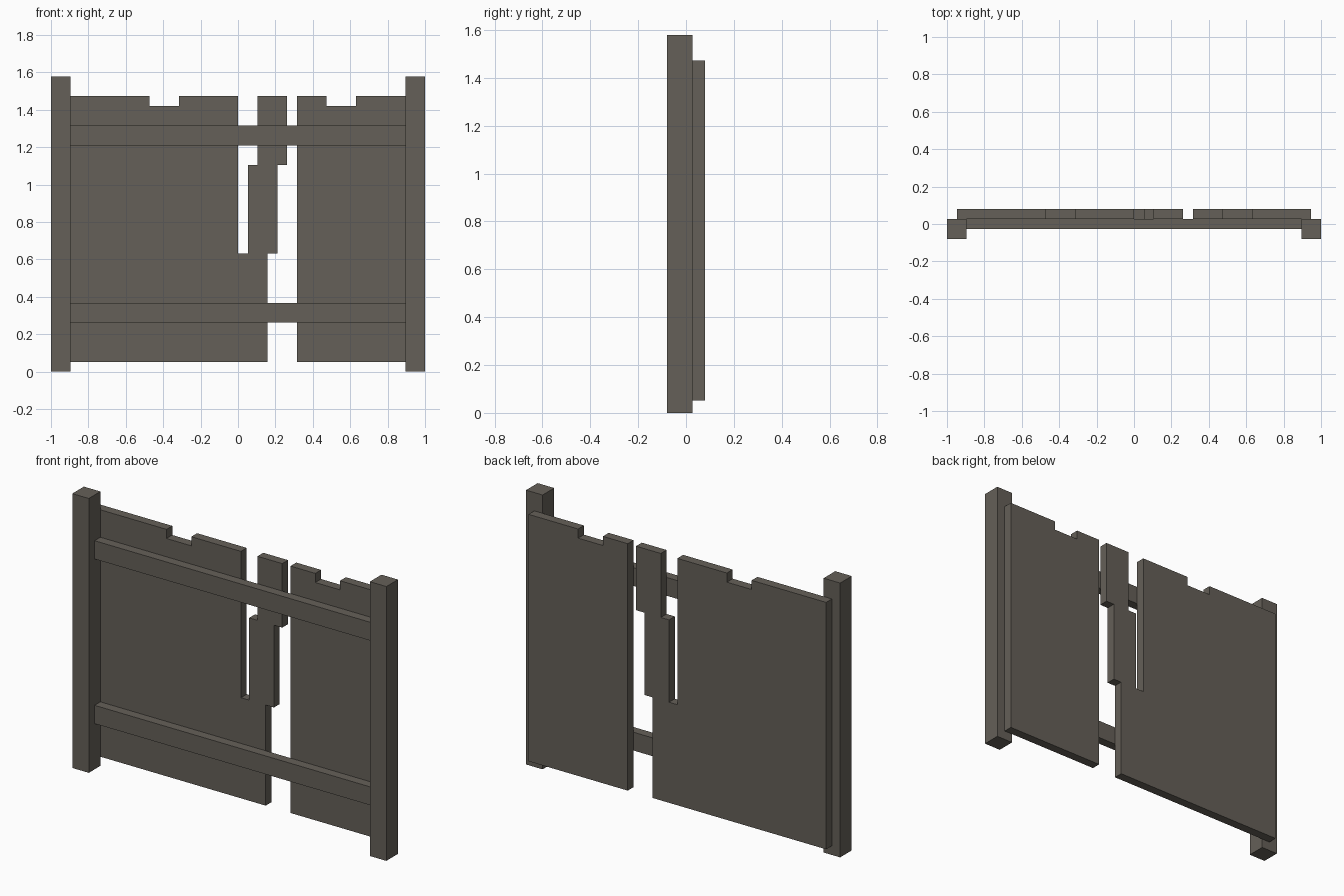
import bpy
import bmesh

U = 2 / 19  # post width
H = U / 2   # modelling grid step

cube = bpy.data.objects.get("Cube")
if cube:
    bpy.data.objects.remove(cube, do_unlink=True)

# Weathered wood colour
wood = bpy.data.materials.new("weathered wood")
wood.use_nodes = True
colour = (0.13, 0.117, 0.098, 1)
wood.diffuse_color = colour
bsdf = next(n for n in wood.node_tree.nodes if n.type == "BSDF_PRINCIPLED")
bsdf.inputs["Base Color"].default_value = colour


def slab(name, outline, y0, y1):
    """Extrude an x-z outline, in grid steps, from y0 back to y1."""
    bm = bmesh.new()
    face = bm.faces.new([bm.verts.new((x * H, y0 * H, z * H)) for x, z in outline])
    back = bmesh.ops.extrude_face_region(bm, geom=[face])["geom"]
    verts = [v for v in back if isinstance(v, bmesh.types.BMVert)]
    bmesh.ops.translate(bm, verts=verts, vec=(0, (y1 - y0) * H, 0))
    bmesh.ops.recalc_face_normals(bm, faces=bm.faces)
    mesh = bpy.data.meshes.new(name)
    bm.to_mesh(mesh)
    bm.free()
    mesh.materials.append(wood)
    obj = bpy.data.objects.new(name, mesh)
    bpy.context.collection.objects.link(obj)
    return obj


def box(name, x0, x1, y0, y1, z0, z1):
    return slab(name, [(x0, z0), (x1, z0), (x1, z1), (x0, z1)], y0, y1)


# End posts
box("right_post", -19, -17, -1.5, 0.5, 0, 30)
box("left_post", 17, 19, -1.5, 0.5, 0, 30)

# Cross rails between the posts
for name, z in (("lower_rail", 5), ("upper_rail", 23)):
    box(name, -17, 17, -0.5, 0.5, z, z + 2)

# Wide panel with a notched top, joined to the stepped, leaning board
slab("right_panel_and_broken_board", [
    (-18, 1), (3, 1), (3, 12), (4, 12), (4, 21), (5, 21), (5, 28),
    (2, 28), (2, 21), (1, 21), (1, 12), (0, 12), (0, 28),
    (-6, 28), (-6, 27), (-9, 27), (-9, 28), (-18, 28)], 0.5, 1.5)

# Narrow panel with a notched top
slab("left_panel", [
    (6, 1), (18, 1), (18, 28), (12, 28), (12, 27), (9, 27), (9, 28), (6, 28)],
    0.5, 1.5)
